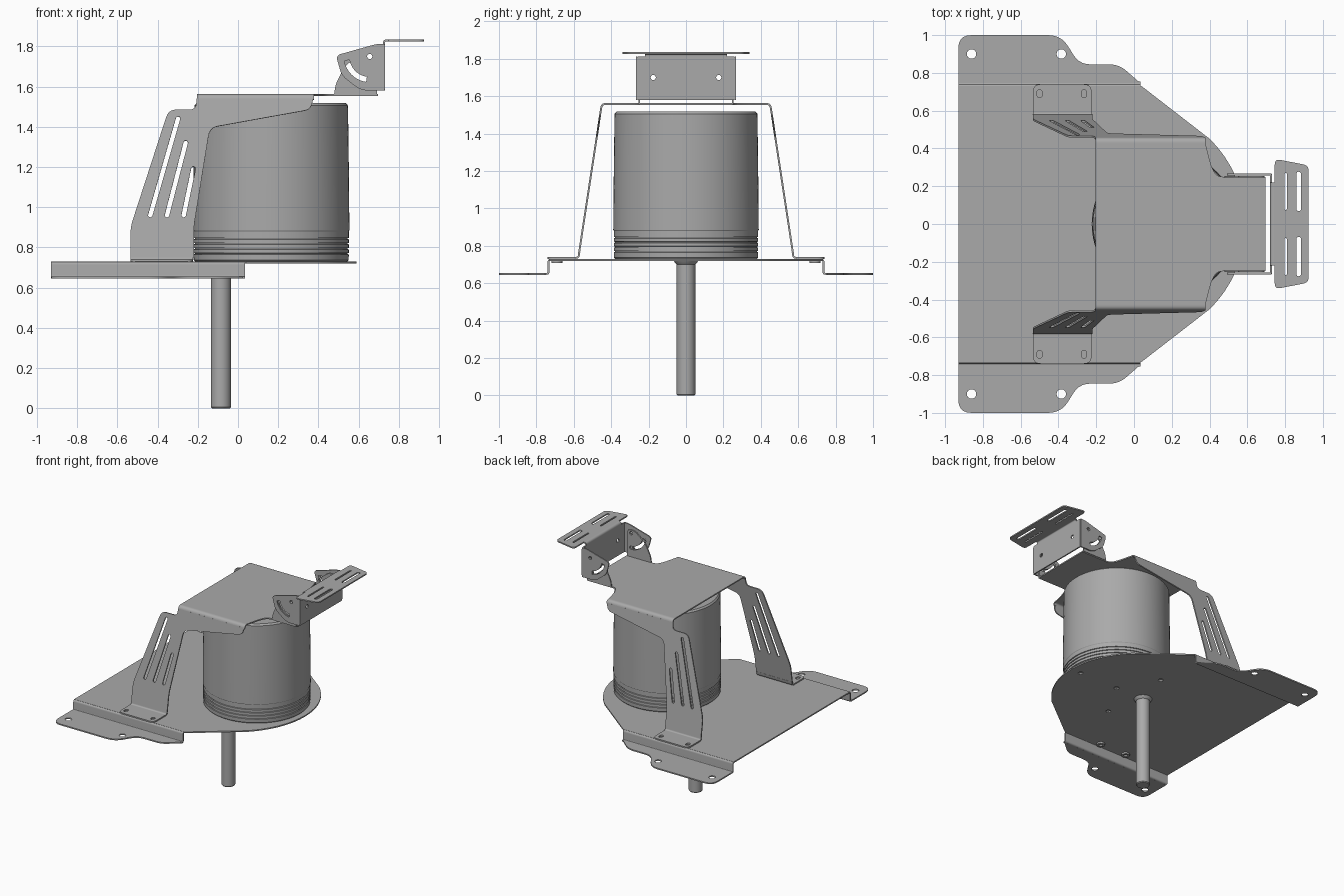
import bpy, bmesh, math
from mathutils import Matrix, Vector

cube = bpy.data.objects.get("Cube")
if cube:
    bpy.data.objects.remove(cube)

metal = bpy.data.materials.new("grey metal")
metal.use_nodes = True
GREY = (0.4, 0.4, 0.4, 1)
metal.diffuse_color = GREY
metal.node_tree.nodes["Principled BSDF"].inputs["Base Color"].default_value = GREY
T = 0.01  # sheet thickness
X, Y, Z = Vector((1, 0, 0)), Vector((0, 1, 0)), Vector((0, 0, 1))


def finish(name, mesh):
    obj = bpy.data.objects.new(name, mesh)
    bpy.context.scene.collection.objects.link(obj)
    mesh.materials.clear()
    mesh.materials.append(metal)
    bpy.ops.object.select_all(action='DESELECT')
    obj.select_set(True)
    bpy.context.view_layer.objects.active = obj
    bpy.ops.object.shade_smooth_by_angle(angle=math.radians(30))
    return obj


def fillet(points, steps=5):
    """Round the corners of an outline; a third value gives the size."""
    out = []
    for i, p in enumerate(points):
        c = Vector(p[:2])
        if len(p) < 3:
            out.append(c)
            continue
        a, b = Vector(points[i - 1][:2]), Vector(points[(i + 1) % len(points)][:2])
        a, b = c + (a - c).normalized() * p[2], c + (b - c).normalized() * p[2]
        for k in range(steps + 1):
            t = k / steps
            out.append(a * (1 - t) ** 2 + c * 2 * t * (1 - t) + b * t * t)
    return out


def slot(a, b, r, n=8):
    a, b = Vector(a), Vector(b)
    ang = math.atan2(b.y - a.y, b.x - a.x)
    out = []
    for c, start in ((b, ang - math.pi / 2), (a, ang + math.pi / 2)):
        for k in range(n + (a != b)):
            t = start + math.pi * k / n
            out.append(c + Vector((math.cos(t), math.sin(t))) * r)
    return out


def hole(x, y, r):
    return slot((x, y), (x, y), r)


def arc(c, r, a0, a1, n=16):
    return [(c[0] + r * math.cos(math.radians(a0 + (a1 - a0) * k / n)),
             c[1] + r * math.sin(math.radians(a0 + (a1 - a0) * k / n))) for k in range(n + 1)]


def sheet(name, outline, holes, origin, u, v, thick=T):
    """Flat sheet with holes, centred on the plane through origin along u and v."""
    curve = bpy.data.curves.new(name, 'CURVE')
    curve.dimensions, curve.fill_mode, curve.extrude = '2D', 'BOTH', thick / 2
    for loop in [outline] + holes:
        s = curve.splines.new('POLY')
        s.points.add(len(loop) - 1)
        for p, q in zip(s.points, loop):
            p.co = (q[0], q[1], 0, 1)
        s.use_cyclic_u = True
    tmp = bpy.data.objects.new(name, curve)
    bpy.context.scene.collection.objects.link(tmp)
    mesh = bpy.data.meshes.new_from_object(tmp.evaluated_get(bpy.context.evaluated_depsgraph_get()))
    bpy.data.objects.remove(tmp)
    u, v = Vector(u), Vector(v)
    m = Matrix((u, v, u.cross(v).normalized())).transposed().to_4x4()
    mesh.transform(Matrix.Translation(origin) @ m)
    bm = bmesh.new()
    bm.from_mesh(mesh)
    bmesh.ops.remove_doubles(bm, verts=bm.verts, dist=1e-5)
    bmesh.ops.recalc_face_normals(bm, faces=bm.faces)
    bm.to_mesh(mesh)
    bm.free()
    return finish(name, mesh)


def thicken(path):
    """Closed outline of a bent sheet seen edge-on."""
    path = [Vector(p) for p in path]
    left, right = [], []
    for i, p in enumerate(path):
        d = path[min(i + 1, len(path) - 1)] - path[max(i - 1, 0)]
        n = Vector((-d.y, d.x)).normalized() * T / 2
        left.append(p + n)
        right.append(p - n)
    return left + right[::-1]


def lathe(name, profile, x, segments=96):
    bm = bmesh.new()
    vs = [bm.verts.new((x + r, 0, z)) for r, z in profile]
    es = [bm.edges.new(e) for e in zip(vs, vs[1:])]
    bmesh.ops.spin(bm, geom=vs + es, cent=(x, 0, 0), axis=Z, angle=math.tau, steps=segments)
    bmesh.ops.remove_doubles(bm, verts=bm.verts, dist=1e-5)
    bmesh.ops.recalc_face_normals(bm, faces=bm.faces)
    mesh = bpy.data.meshes.new(name)
    bm.to_mesh(mesh)
    bm.free()
    return finish(name, mesh)


# Base plate with round nose
MX = 0.165
nose = arc((-0.04, 0), 0.63, -46, 46, 32)
base = [(-0.93, -0.73), (0.04, -0.73)] + nose + [(0.04, 0.73), (-0.93, 0.73)]
base_holes = [hole(MX + 0.34 * math.cos(a), 0.34 * math.sin(a), 0.018)
              for a in (0, math.tau / 3, -math.tau / 3)] + [hole(MX, 0, 0.02)]
sheet("base_plate", base, base_holes, (0, 0, 0.725), X, Y)

# Motor and shaft
prof = [(0, 0.73), (0.378, 0.73), (0.385, 0.737)]
for z in (0.765, 0.79, 0.815, 0.84):
    prof += [(0.386, z), (0.38, z + 0.002), (0.38, z + 0.006), (0.386, z + 0.008)]
prof += [(0.386, 0.88), (0.389, 0.885), (0.386, 1.2), (0.382, 1.505), (0.372, 1.517), (0, 1.517)]
lathe("motor", prof, MX)
lathe("shaft", [(0, 0), (0.045, 0), (0.05, 0.006), (0.05, 0.73), (0, 0.73)], -0.085, 40)
lathe("shaft_collar", [(0.05, 0.70), (0.056, 0.705), (0.066, 0.72), (0.05, 0.72)], -0.085, 40)

# Mounting flanges, legs and feet on both sides
flange = fillet([(-0.93, 0.745), (-0.93, 1, 0.07), (-0.385, 1, 0.07), (-0.29, 0.845, 0.06),
                 (-0.08, 0.845, 0.05), (0.035, 0.745)])
step = fillet([(0.72, 0.725), (0.735, 0.725, 0.012), (0.735, 0.65, 0.012), (0.755, 0.65)])
leg = fillet([(-0.535, 0.75), (-0.535, 0.9, 0.04), (-0.345, 1.485, 0.04), (-0.21, 1.485, 0.03),
              (-0.205, 1.54), (0.375, 1.54), (0.36, 1.485, 0.03), (-0.14, 1.395, 0.04),
              (-0.22, 0.9, 0.04), (-0.22, 0.75)])
leg_slots = [slot(a, b, 0.011) for a, b in (((-0.436, 0.96), (-0.298, 1.44)),
             ((-0.353, 0.96), (-0.26, 1.32)), ((-0.27, 0.96), (-0.222, 1.19)))]
foot = fillet([(-0.535, 0.59), (-0.535, 0.74, 0.04), (-0.225, 0.74, 0.04), (-0.225, 0.59)])
foot_bend = fillet([(0.592, 0.7355), (0.575, 0.7355, 0.015), (0.57, 0.765)])
top_bend = fillet([(0.42, 1.558), (0.45, 1.558, 0.02), (0.4535, 1.535)])
LEAN = 0.1524
for side, s in (("left", 1), ("right", -1)):
    my = Y * s
    sheet("flange_" + side, flange, [hole(x, 0.9, 0.025) for x in (-0.86, -0.385)],
          (0, 0, 0.65), X, my)
    sheet("flange_step_" + side, thicken(step), [], (-0.4475, 0, 0), my, Z, 0.965)
    sheet("leg_" + side, leg, leg_slots, (0, s * (0.575 + LEAN * 0.74), 0), X,
          (0, -s * LEAN, 1))
    sheet("foot_" + side, foot, [slot((x, 0.683), (x, 0.697), 0.014) for x in (-0.5, -0.265)],
          (0, 0, 0.7355), X, my)
    sheet("foot_bend_" + side, thicken(foot_bend), [], (-0.379, 0, 0), my, Z, 0.312)
    sheet("top_bend_" + side, thicken(top_bend), [], (0.087, 0, 0), my, Z, 0.584)
    for x in (-0.5, -0.265):
        sheet("foot_nut", hole(x, 0.69, 0.03), [hole(x, 0.69, 0.014)], (0, 0, 0.714), X, my, 0.014)

# Top cover with tongue
half = [(-0.205, 0.425), (0.379, 0.425), (0.41, 0.3, 0.04), (0.44, 0.25, 0.03), (0.695, 0.25)]
cover = fillet(half + [(p[0], -p[1]) + p[2:] for p in reversed(half)])
sheet("top_cover", cover, [], (0, 0, 1.558), X, Y)

# Tilt bracket: fixed ears on the tongue, moving ears on the face plate
PIVOT = (0.655, 1.75)
fixed_ear = fillet([(0.478, 1.56), (0.485, 1.61, 0.02), (0.53, 1.7, 0.03), (0.62, 1.775, 0.03),
                    (0.69, 1.775, 0.03), (0.69, 1.56)])
moving_ear = fillet([(0.487, 1.755, 0.025), (0.69, 1.812, 0.02), (0.728, 1.812), (0.728, 1.58),
                     (0.61, 1.58, 0.04), (0.515, 1.655, 0.03)])
tilt_slot = arc(PIVOT, 0.128, 190, 262) + arc(PIVOT, 0.102, 262, 190)
for side, s in (("left", 1), ("right", -1)):
    sheet("fixed_ear_" + side, fixed_ear, [hole(*PIVOT, 0.013), hole(0.655, 1.635, 0.013), tilt_slot],
          (0, s * 0.25, 0), X, Z)
    sheet("moving_ear_" + side, moving_ear, [hole(*PIVOT, 0.013), tilt_slot], (0, s * 0.263, 0), X, Z)
face = fillet([(-0.265, 1.58, 0.015), (0.265, 1.58, 0.015), (0.265, 1.812, 0.015), (-0.265, 1.812, 0.015)])
sheet("bracket_face", face, [hole(y, 1.7, 0.014) for y in (-0.175, 0.175)], (0.726, 0, 0), Y, Z)
lip = fillet([(0.726, 1.805), (0.726, 1.83, 0.015), (0.76, 1.83)])
sheet("bracket_lip", thicken(lip), [], (0, 0, 0), X, Z, 0.44)

# Slotted carrier plate
carrier = fillet([(0.745, -0.345, 0.03), (0.925, -0.31, 0.03), (0.925, 0.31, 0.03), (0.745, 0.345, 0.03)])
carrier_slots = [slot((x, s * 0.08), (x, s * 0.265), r) for s in (1, -1)
                 for x, r in ((0.803, 0.006), (0.872, 0.012))]
sheet("carrier_plate", carrier, carrier_slots, (0, 0, 1.83), X, Y)
